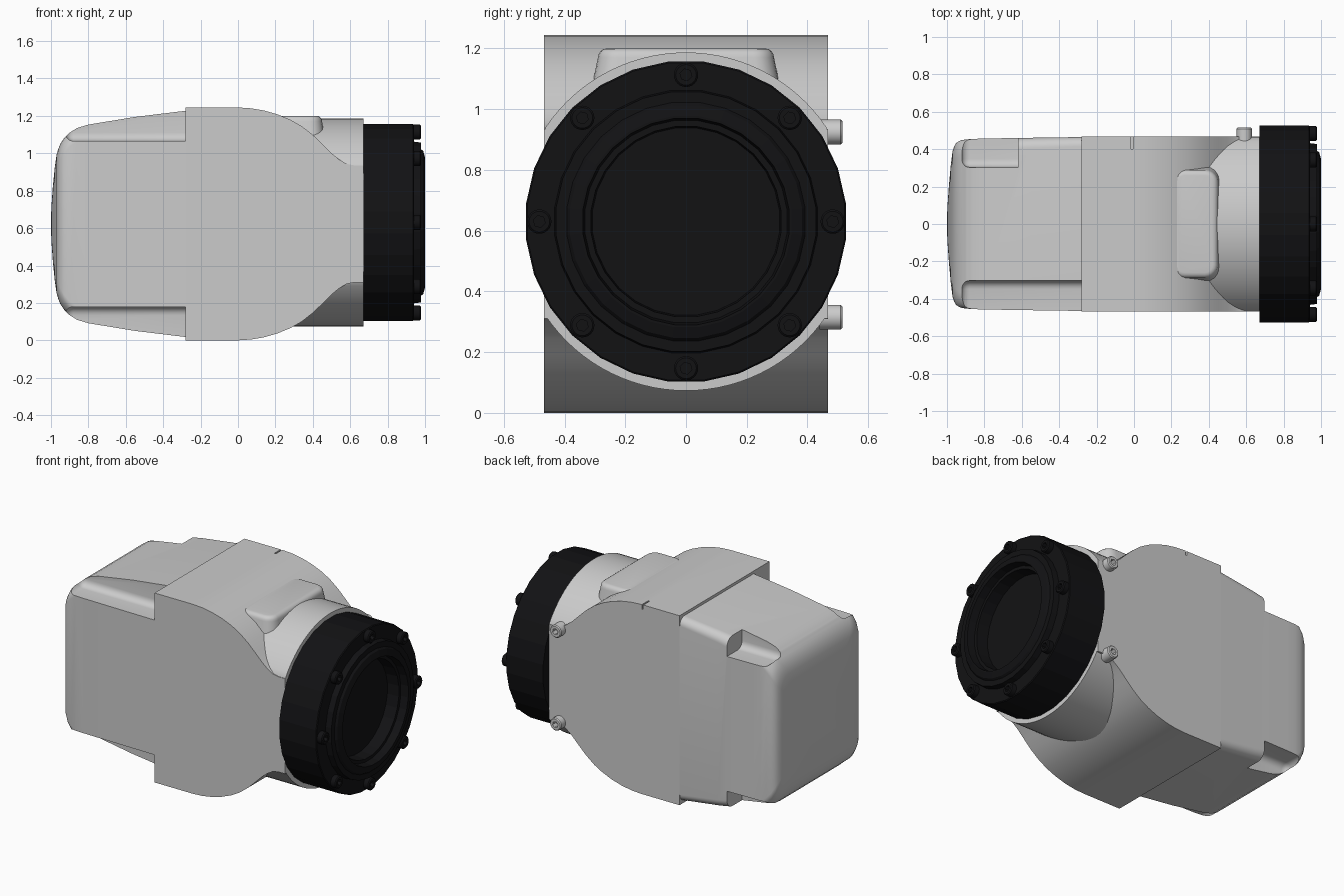
import bpy, bmesh
from math import sin, cos, pi, radians
from mathutils import Vector

if "Cube" in bpy.data.objects:
    bpy.data.objects.remove(bpy.data.objects["Cube"])

CZ = 0.6225          # height of the housing axis
RZ = 0.63            # height of the flange axis
black = bpy.data.materials.new("black")
black.diffuse_color = (0.006, 0.006, 0.007, 1)
black.use_nodes = True
black.node_tree.nodes["Principled BSDF"].inputs["Base Color"].default_value = black.diffuse_color


def finish(bm, name, smooth=True, mat=None):
    bmesh.ops.recalc_face_normals(bm, faces=bm.faces)
    me = bpy.data.meshes.new(name)
    bm.to_mesh(me)
    bm.free()
    ob = bpy.data.objects.new(name, me)
    bpy.context.collection.objects.link(ob)
    if mat:
        me.materials.append(mat)
    if smooth:
        shade(ob)
    return ob


def shade(ob, angle=32):
    bpy.ops.object.select_all(action='DESELECT')
    ob.select_set(True)
    bpy.context.view_layer.objects.active = ob
    bpy.ops.object.shade_smooth_by_angle(angle=radians(angle))


def loft(name, rings, **kw):
    """Skin a list of equal-length point rings and cap both ends."""
    bm = bmesh.new()
    vs = [[bm.verts.new(p) for p in r] for r in rings]
    n = len(vs[0])
    for a, b in zip(vs, vs[1:]):
        for i in range(n):
            j = (i + 1) % n
            bm.faces.new((a[i], a[j], b[j], b[i]))
    bm.faces.new(vs[0])
    bm.faces.new(vs[-1])
    return finish(bm, name, **kw)


def box(name, lo, hi, bevel=0, keep=None, segs=5, **kw):
    bm = bmesh.new()
    bmesh.ops.create_cube(bm, size=1)
    lo, hi = Vector(lo), Vector(hi)
    for v in bm.verts:
        v.co = (lo + hi) / 2 + v.co * (hi - lo)
    if bevel:
        edges = [e for e in bm.edges if keep is None or keep(e)]
        bmesh.ops.bevel(bm, geom=edges, offset=bevel, segments=segs, profile=0.5, affect='EDGES')
    return finish(bm, name, **kw)


def cut(ob, cutters):
    bpy.context.view_layer.objects.active = ob
    for c in cutters:
        m = ob.modifiers.new("cut", 'BOOLEAN')
        m.operation, m.solver, m.object = 'DIFFERENCE', 'EXACT', c
        bpy.ops.object.modifier_apply(modifier=m.name)
        bpy.data.objects.remove(c)
    shade(ob)


def screw(name, base, axis, length, r, mat=None):
    """Round screw head with a hexagonal socket, pointing along the axis."""
    axis = Vector(axis)
    u = axis.orthogonal().normalized()
    w = axis.cross(u)
    prof = [(0, r, 0), (length - 0.006, r, 0), (length, r - 0.006, 0),
            (length, r * 0.5, 1), (length * 0.5, r * 0.5, 1)]
    rings = []
    for h, rad, hexa in prof:
        ring = []
        for i in range(24):
            t = 2 * pi * i / 24
            k = rad * (cos(pi / 6) / cos(t % (pi / 3) - pi / 6) if hexa else 1)
            ring.append(Vector(base) + axis * h + (u * cos(t) + w * sin(t)) * k)
        rings.append(ring)
    return loft(name, rings, mat=mat)


# Main housing: side profile extruded across the width
half = [(-0.28, .6225), (0, .6225), (.07, .618), (.14, .606), (.21, .586), (.28, .557),
        (.34, .523), (.40, .476), (.45, .428), (.50, .378), (.54, .345), (.58, .321),
        (.62, .313), (.67, .3125)]
outline = [(x, CZ + h) for x, h in half] + [(x, CZ - h) for x, h in reversed(half)]
housing = loft("main_housing", [[(x, y, z) for x, z in outline] for y in (-.467, .467)])
cut(housing, [box("slit_cutter", (-.016, .40, 1.215), (-.006, .6, 1.3), smooth=False)])

# Round collar, flattened at the sides
circle = [(.557 * cos(2 * pi * i / 96), .557 * sin(2 * pi * i / 96)) for i in range(96)]
loft("collar", [[(x, max(-.466, min(.466, y)), RZ + z) for y, z in circle] for x in (0, .67)])

# Raised pad on top of the collar
def pad_corner(e):
    return abs(e.verts[0].co.z - e.verts[1].co.z) > .01

pad = box("top_pad", (.2, -.29, 1.0), (.45, .29, 1.2), .07, pad_corner, smooth=False)
bm = bmesh.new()
bm.from_mesh(pad.data)
for v in bm.verts:                      # flared foot
    if v.co.z < 1.1:
        v.co.y *= 1.12
        v.co.x = .33 + (v.co.x - .33) * 1.2
bmesh.ops.bevel(bm, geom=[e for e in bm.edges if all(v.co.z > 1.19 for v in e.verts)],
                offset=.03, segments=4, profile=.5, affect='EDGES')
bm.to_mesh(pad.data)
bm.free()
shade(pad)

# Rear cover: rounded rectangles shrinking toward the crowned end
def rounded(x, hy, hz, r):
    pts = []
    for k, (sy, sz) in enumerate([(1, 1), (-1, 1), (-1, -1), (1, -1)]):
        for i in range(9):
            t = pi / 2 * (k + i / 8)
            pts.append((x, sy * (hy - r) + r * cos(t), CZ + sz * (hz - r) + r * sin(t)))
    return pts

sections = [(-.27, .465, .606, .05), (-.55, .461, .572, .055), (-.80, .457, .531, .065),
            (-.86, .455, .513, .07), (-.90, .452, .488, .075), (-.93, .446, .458, .08),
            (-.95, .434, .428, .085), (-.962, .415, .398, .085), (-.97, .39, .37, .08),
            (-.98, .31, .30, .07), (-.99, .20, .20, .05), (-.997, .10, .10, .03),
            (-1.0, .03, .03, .01)]
cover = loft("rear_cover", [rounded(*s) for s in sections])

# Corner pockets: long on the front side, short on the back side
def pocket(sy, sz, x1):
    ys, zs = sorted((sy * .303, sy * .7)), sorted((CZ + sz * .443, CZ + sz * .8))
    return box("pocket_cutter", (-.925, ys[0], zs[0]), (x1, ys[1], zs[1]), .045,
               lambda e: not all(v.co.x > x1 - .001 for v in e.verts))

cut(cover, [pocket(sy, sz, -.2 if sy < 0 else -.62) for sy in (-1, 1) for sz in (-1, 1)])

# Black flange: faceted lathe with stepped lip and open recess
profile = [(.67, .53), (.935, .53), (.94, .525), (.94, .435), (.978, .43), (.978, .395),
           (.99, .385), (1.0, .35), (1.0, .342), (.95, .335), (.95, .315), (.87, .31)]
N = 28
loft("flange", [[(x, r * cos(2 * pi * (i + .5) / N), RZ + r * sin(2 * pi * (i + .5) / N))
                 for i in range(N)] for x, r in profile], mat=black, smooth=False)

# Flange bolts
for i in range(8):
    a = pi / 4 * i
    screw(f"flange_bolt_{i + 1}", (.93, .483 * cos(a), RZ + .483 * sin(a)), (1, 0, 0), .048, .04, black)

# Side screws on the back face
for i, z in enumerate((.315, .925)):
    screw(f"side_screw_{i + 1}", (.59, .44, z), (0, 1, 0), .075, .041)
